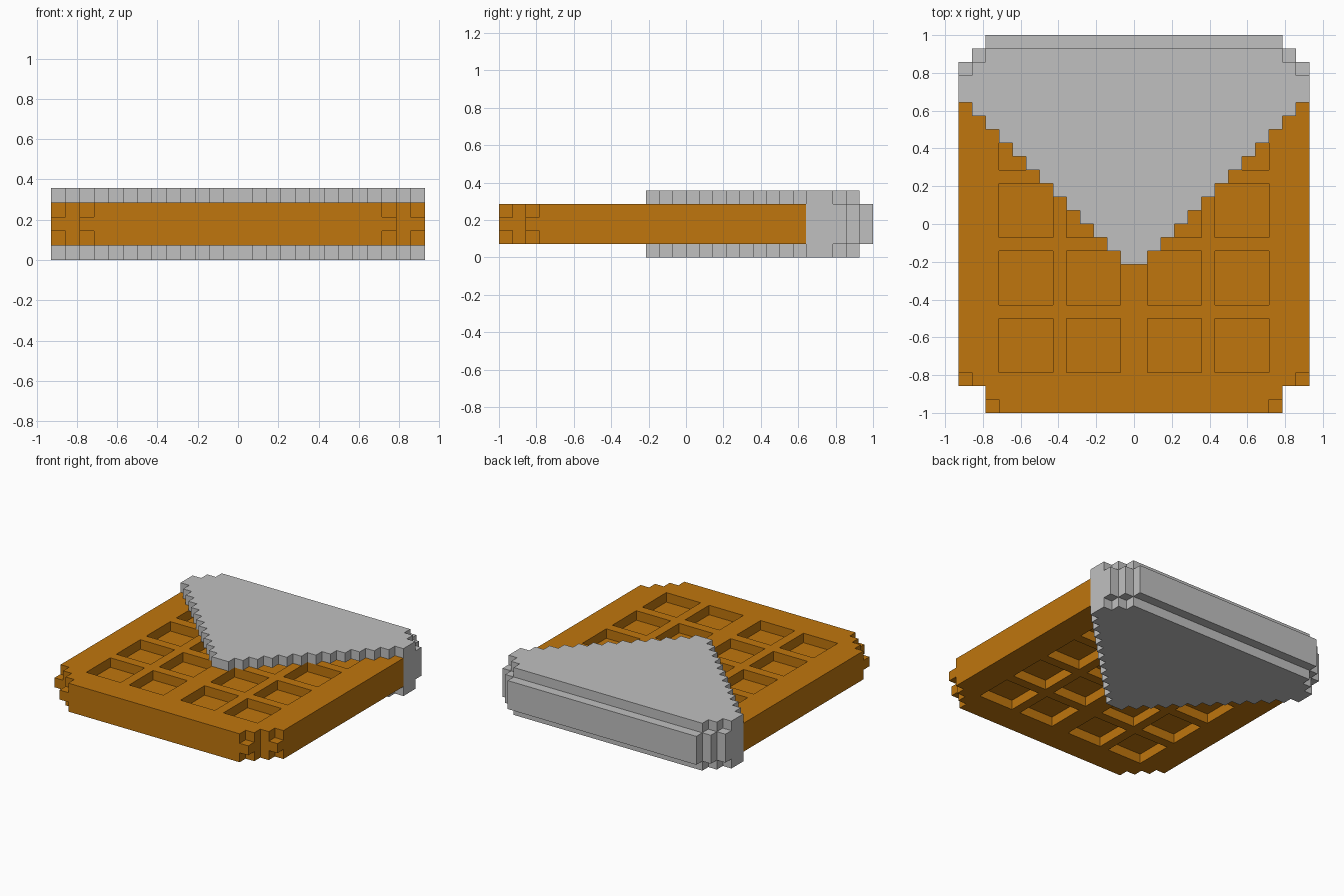
import bpy, bmesh

cube = bpy.data.objects.get("Cube")
if cube:
    bpy.data.objects.remove(cube, do_unlink=True)

U = 2 / 28  # one block of the stepped design


def material(name, rgb):
    m = bpy.data.materials.new(name)
    m.use_nodes = True
    m.diffuse_color = (*rgb, 1)
    bsdf = next(n for n in m.node_tree.nodes if n.type == 'BSDF_PRINCIPLED')
    bsdf.inputs["Base Color"].default_value = (*rgb, 1)
    return m


wafer_brown = material("golden brown", (0.525, 0.18, 0.004))
foil_grey = material("light grey", (0.527, 0.527, 0.527))


def add_prism(bm, outline, z0, z1):
    """Extrude a plan outline, given in block units, from z0 to z1."""
    face = bm.faces.new([bm.verts.new((x * U, y * U, z0 * U)) for x, y in outline])
    top = bmesh.ops.extrude_face_region(bm, geom=[face])["geom"]
    verts = [v for v in top if isinstance(v, bmesh.types.BMVert)]
    bmesh.ops.translate(bm, verts=verts, vec=(0, 0, (z1 - z0) * U))


def make_object(name, prisms, mat):
    bm = bmesh.new()
    for outline, z0, z1 in prisms:
        add_prism(bm, outline, z0, z1)
    bmesh.ops.recalc_face_normals(bm, faces=bm.faces[:])
    mesh = bpy.data.meshes.new(name)
    bm.to_mesh(mesh)
    bm.free()
    mesh.materials.append(mat)
    obj = bpy.data.objects.new(name, mesh)
    bpy.context.collection.objects.link(obj)
    return obj


def mirrored(half):
    """Close a right-hand half outline across x = 0."""
    return half + [(-x, y) for x, y in reversed(half)]


def rect(x0, y0, x1, y1):
    return [(x0, y0), (x1, y0), (x1, y1), (x0, y1)]


# Waffle slab with notched front corners
waffle = make_object("waffle", [
    (mirrored([(11, -14), (11, -12), (13, -12), (13, 9)]), 1, 4)], wafer_brown)

# Square pockets and small corner chips, cut into both faces
cuts = [rect(x, y, x + 4, y + 4) for x in (-10, -5, 1, 6) for y in (-11, -6, -1, 4)]
for s in (-1, 1):
    for x0, x1, y0, y1 in ((12, 13.5, -12.5, -11), (10, 11.5, -14.5, -13)):
        a, b = sorted((s * x0, s * x1))
        cuts.append(rect(a, y0, b, y1))
cutter = make_object("pocket_cutter",
                     [(c, z0, z1) for c in cuts for z0, z1 in ((0.5, 2), (3, 4.5))],
                     wafer_brown)
cutter.hide_render = True
mod = waffle.modifiers.new("pockets", 'BOOLEAN')
mod.operation = 'DIFFERENCE'
mod.solver = 'EXACT'
mod.object = cutter
bpy.context.view_layer.update()
carved = bpy.data.meshes.new_from_object(
    waffle.evaluated_get(bpy.context.evaluated_depsgraph_get()))
waffle.modifiers.clear()
waffle.data = carved
bpy.data.objects.remove(cutter, do_unlink=True)

# Wrapper flaps: a stepped triangle above and below the waffle
steps = []
for k in range(13):
    steps += [(k + 1, k - 3), (k + 1, k - 2)]
steps.pop()
flap = mirrored(steps + [(13, 11), (12, 11), (12, 12), (11, 12), (11, 13)])
make_object("wrapper_top_flap", [(flap, 4, 5)], foil_grey)
make_object("wrapper_bottom_flap", [(flap, 0, 1)], foil_grey)

# Wrapper end closing the back, with stepped corners
make_object("wrapper_end", [
    (mirrored([(13, 9), (13, 12), (12, 12), (12, 13), (11, 13), (11, 14)]), 1, 4)],
    foil_grey)
